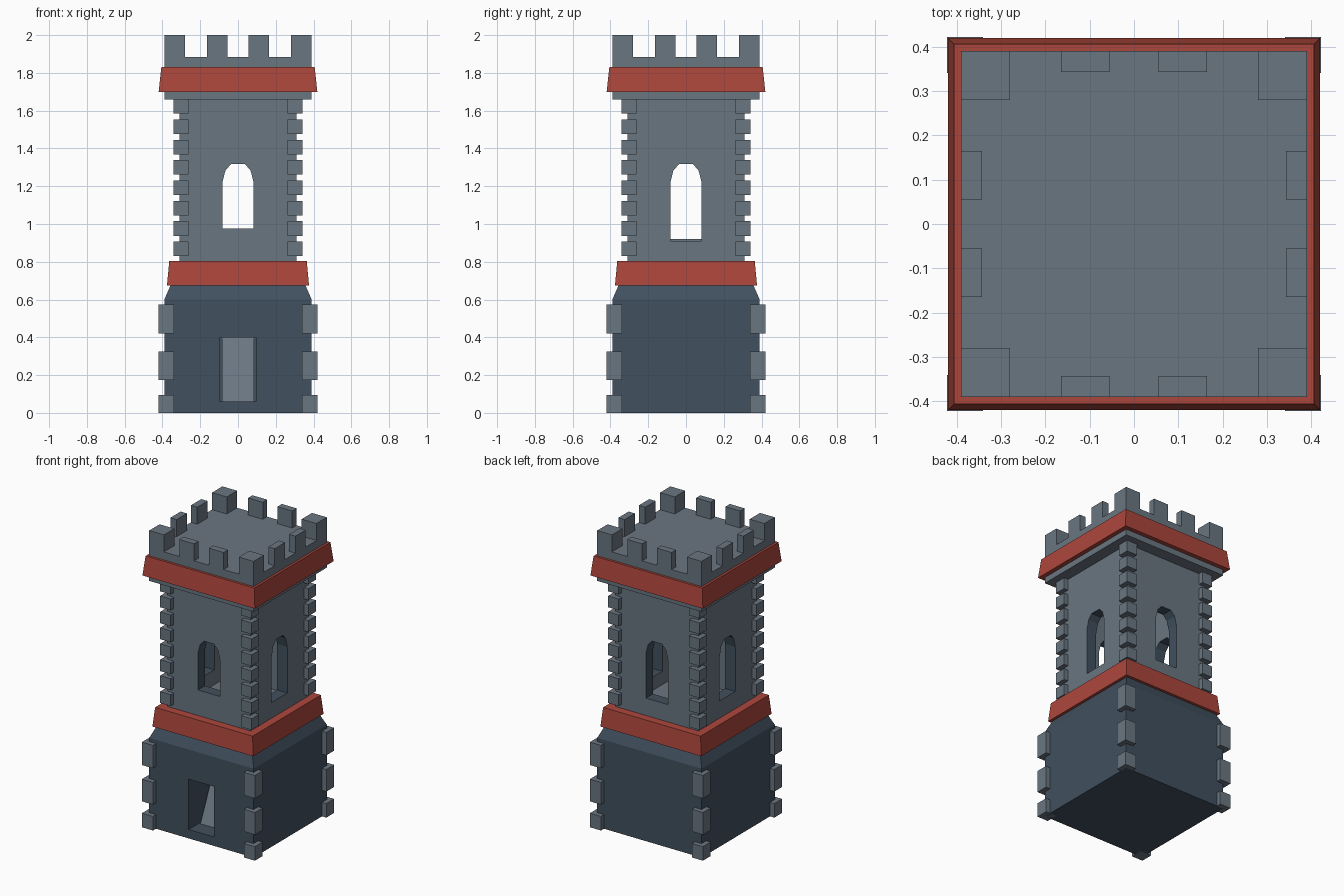
import bpy, bmesh, math
from mathutils import Matrix, Vector

if "Cube" in bpy.data.objects:
    bpy.data.objects.remove(bpy.data.objects["Cube"])


def lin(c):
    c /= 255
    return c / 12.92 if c <= 0.04045 else ((c + 0.055) / 1.055) ** 2.4


def material(name, r, g, b):
    m = bpy.data.materials.new(name)
    m.diffuse_color = (lin(r), lin(g), lin(b), 1)
    m.use_nodes = True
    m.node_tree.nodes["Principled BSDF"].inputs["Base Color"].default_value = m.diffuse_color
    return m


GREY = material("grey_stone", 106, 118, 129)
SLATE = material("dark_slate", 65, 80, 94)
RED = material("red_trim", 172, 70, 60)


def finish(bm, name, mats):
    bmesh.ops.recalc_face_normals(bm, faces=bm.faces)
    me = bpy.data.meshes.new(name)
    bm.to_mesh(me)
    bm.free()
    ob = bpy.data.objects.new(name, me)
    bpy.context.collection.objects.link(ob)
    for m in mats:
        me.materials.append(m)
    return ob


def add_box(bm, x0, x1, y0, y1, z0, z1):
    mat = Matrix.Translation(((x0 + x1) / 2, (y0 + y1) / 2, (z0 + z1) / 2)) \
        @ Matrix.Diagonal((abs(x1 - x0), abs(y1 - y0), z1 - z0, 1))
    bmesh.ops.create_cube(bm, size=1, matrix=mat)


def boxes(name, mat, dims):
    bm = bmesh.new()
    for d in dims:
        add_box(bm, *d)
    return finish(bm, name, [mat])


def square_stack(name, mat, levels):
    """Closed square solid through (half width, height) levels."""
    bm = bmesh.new()
    rings = [[bm.verts.new((sx * w, sy * w, z))
              for sx, sy in ((-1, -1), (1, -1), (1, 1), (-1, 1))] for w, z in levels]
    for a, b in zip(rings, rings[1:]):
        for i in range(4):
            j = (i + 1) % 4
            bm.faces.new((a[i], a[j], b[j], b[i]))
    bm.faces.new(rings[0])
    bm.faces.new(rings[-1])
    return finish(bm, name, [mat])


def prism(name, mat, pts, vec, matrix=Matrix()):
    bm = bmesh.new()
    f = bm.faces.new([bm.verts.new(p) for p in pts])
    ex = bmesh.ops.extrude_face_region(bm, geom=[f])
    bmesh.ops.translate(bm, vec=Vector(vec),
                        verts=[v for v in ex["geom"] if isinstance(v, bmesh.types.BMVert)])
    bm.transform(matrix)
    return finish(bm, name, [mat])


def cut(ob, cutters):
    for c in cutters:
        m = ob.modifiers.new("cut", 'BOOLEAN')
        m.operation, m.solver, m.object = 'DIFFERENCE', 'EXACT', c
    bpy.context.view_layer.update()
    dg = bpy.context.evaluated_depsgraph_get()
    me = bpy.data.meshes.new_from_object(ob.evaluated_get(dg))
    ob.modifiers.clear()
    ob.data = me
    for c in cutters:
        bpy.data.objects.remove(c)


CORNERS = [(sx, sy) for sx in (-1, 1) for sy in (-1, 1)]


def corner_blocks(inner, outer, spans):
    return [(*sorted((sx * inner, sx * outer)), *sorted((sy * inner, sy * outer)), z0, z1)
            for sx, sy in CORNERS for z0, z1 in spans]


# Lower tower with door recess
base = square_stack("base", SLATE, [(0.39, 0), (0.39, 0.60), (0.355, 0.68)])
cut(base, [boxes("door_cutter", SLATE, [(-0.095, 0.095, -0.5, -0.12, 0.06, 0.40)])])
prism("door_ramp", GREY, [(-0.085, -0.28, 0.06), (-0.085, -0.125, 0.40), (-0.085, -0.12, 0.06)],
      (0.17, 0, 0))
boxes("base_corner_stones", GREY,
      corner_blocks(0.34, 0.422, [(0, 0.095), (0.175, 0.325), (0.42, 0.575)]))

# Red bands
square_stack("lower_band", RED, [(0.376, 0.675), (0.364, 0.803)])
square_stack("upper_band", RED, [(0.42, 1.70), (0.406, 1.83)])

# Hollow upper tower with four arched windows
shaft = square_stack("shaft", GREY, [(0.31, 0.78), (0.31, 1.68)])
cutters = [square_stack("room_cutter", GREY, [(0.235, 0.82), (0.235, 1.64)])]
for i, sill in enumerate((0.975, 0.91, 0.92, 0.92)):  # front, right, back, left
    half = [(0.083, sill), (0.083, 1.22), (0.066, 1.285), (0.036, 1.317)]
    outline = half + [(-x, z) for x, z in reversed(half)]
    cutters.append(prism("window_cutter", SLATE, [(x, -0.4, z) for x, z in outline],
                         (0, 0.25, 0), Matrix.Rotation(i * math.pi / 2, 4, 'Z')))
cut(shaft, cutters)
shaft.data.materials.clear()
for m in (GREY, SLATE):
    shaft.data.materials.append(m)
for p in shaft.data.polygons:  # window jambs are slate
    d = max(abs(p.center.x), abs(p.center.y))
    p.material_index = 1 if 0.24 < d < 0.305 and 0.85 < p.center.z < 1.4 else 0
boxes("shaft_corner_stones", GREY,
      corner_blocks(0.263, 0.342, [(0.83 + i * 0.1077, 0.907 + i * 0.1077) for i in range(8)]))

# Platform and battlements
square_stack("platform", GREY, [(0.39, 1.66), (0.39, 1.885)])
merlons = corner_blocks(0.28, 0.39, [(1.88, 2.0)])
for s in (-1, 1):
    a, b = sorted((s * 0.343, s * 0.39))
    for t in (-1, 1):
        c, d = sorted((t * 0.055, t * 0.165))
        merlons += [(a, b, c, d, 1.88, 2.0), (c, d, a, b, 1.88, 2.0)]
boxes("battlements", GREY, merlons)
